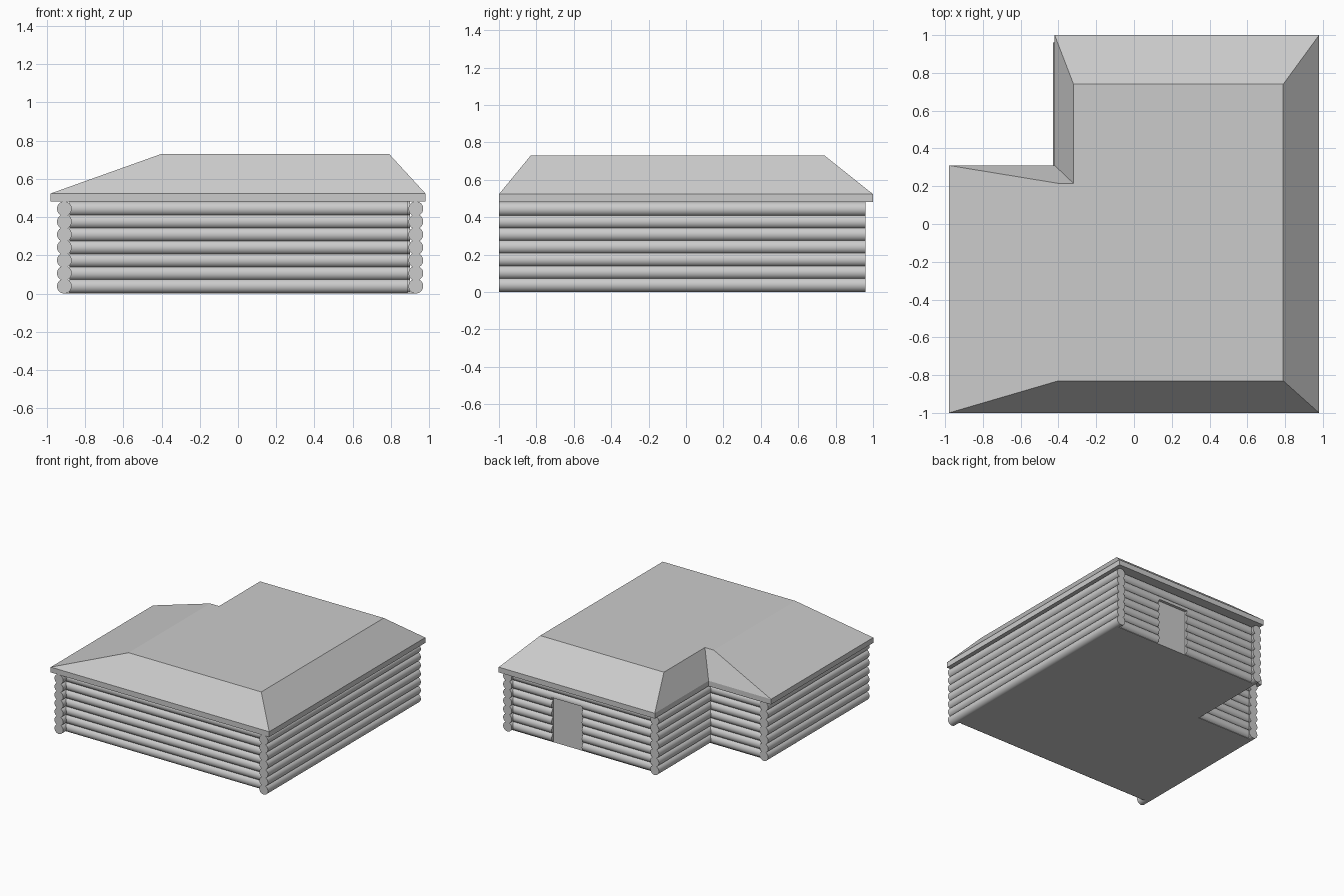
import bpy, bmesh
from math import radians
from mathutils import Matrix, Vector

if "Cube" in bpy.data.objects:
    bpy.data.objects.remove(bpy.data.objects["Cube"])

R, PITCH, COUNT = 0.0385, 0.0675, 7


def to_object(name, bm):
    bmesh.ops.recalc_face_normals(bm, faces=bm.faces)
    mesh = bpy.data.meshes.new(name)
    bm.to_mesh(mesh)
    bm.free()
    ob = bpy.data.objects.new(name, mesh)
    bpy.context.collection.objects.link(ob)
    return ob


def select_only(ob):
    bpy.ops.object.select_all(action='DESELECT')
    bpy.context.view_layer.objects.active = ob
    ob.select_set(True)


def smooth(ob):
    select_only(ob)
    bpy.ops.object.shade_smooth_by_angle(angle=radians(35))


def log_wall(name, start, end):
    """Stack of round logs running from start to end in plan."""
    a, b = Vector((*start, 0)), Vector((*end, 0))
    turn = (b - a).to_track_quat('Z', 'Y').to_matrix().to_4x4()
    bm = bmesh.new()
    for i in range(COUNT):
        mid = (a + b) / 2 + Vector((0, 0, R + i * PITCH))
        bmesh.ops.create_cone(bm, cap_ends=True, segments=32, radius1=R, radius2=R,
                              depth=(b - a).length, matrix=Matrix.Translation(mid) @ turn)
    return to_object(name, bm)


def box(name, lo, hi):
    lo, hi = Vector(lo), Vector(hi)
    bm = bmesh.new()
    bmesh.ops.create_cube(bm, size=1, matrix=Matrix.Translation((lo + hi) / 2)
                          @ Matrix.Diagonal((*(hi - lo), 1)))
    return to_object(name, bm)


def loft(name, rings):
    """Closed solid through matching (outline, height) rings."""
    bm = bmesh.new()
    loops = [[bm.verts.new((x, y, z)) for x, y in pts] for pts, z in rings]
    bm.faces.new(loops[0])
    bm.faces.new(loops[-1])
    for p, q in zip(loops, loops[1:]):
        n = len(p)
        for i in range(n):
            j = (i + 1) % n
            bm.faces.new((p[i], p[j], q[j], q[i]))
    return to_object(name, bm)


# side walls, whose log ends show at the corners
smooth(log_wall("right_wall", (0.93, -1), (0.93, 0.96)))
smooth(log_wall("left_wall", (-0.908, -1), (-0.908, 0.30)))
smooth(log_wall("recess_side_wall", (-0.39, 0.25), (-0.39, 0.96)))

# front and back walls, fitted between the side walls
smooth(log_wall("front_wall", (-0.88, -0.92), (0.885, -0.92)))
smooth(log_wall("recess_back_wall", (-0.88, 0.255), (-0.39, 0.255)))
back = log_wall("back_wall", (-0.36, 0.905), (0.90, 0.905))

# doorway cut through the back wall
cutter = box("doorway_cutter", (0.275, 0.8, -0.1), (0.545, 1.1, 0.37))
cutter.hide_render = True
mod = back.modifiers.new("doorway", 'BOOLEAN')
mod.operation, mod.solver, mod.object, mod.use_self = 'DIFFERENCE', 'EXACT', cutter, True
select_only(back)
bpy.ops.object.modifier_apply(modifier=mod.name)
bpy.data.objects.remove(cutter)
smooth(back)

# door panel set back in the opening
box("door", (0.27, 0.89, 0), (0.55, 0.92, 0.375))

# floor slab
floor = [(-0.908, -0.93), (0.93, -0.93), (0.93, 0.92),
         (-0.39, 0.92), (-0.39, 0.27), (-0.908, 0.27)]
loft("floor", [(floor, 0), (floor, 0.01)])

# L-shaped hipped roof with a flat top
eave = [(-0.98, -1), (0.98, -1), (0.98, 1), (-0.42, 1), (-0.42, 0.31), (-0.98, 0.31)]
top = [(-0.40, -0.83), (0.79, -0.83), (0.79, 0.74), (-0.32, 0.74), (-0.32, 0.215), (-0.40, 0.215)]
loft("roof", [(eave, 0.48), (eave, 0.523), (top, 0.73)])
